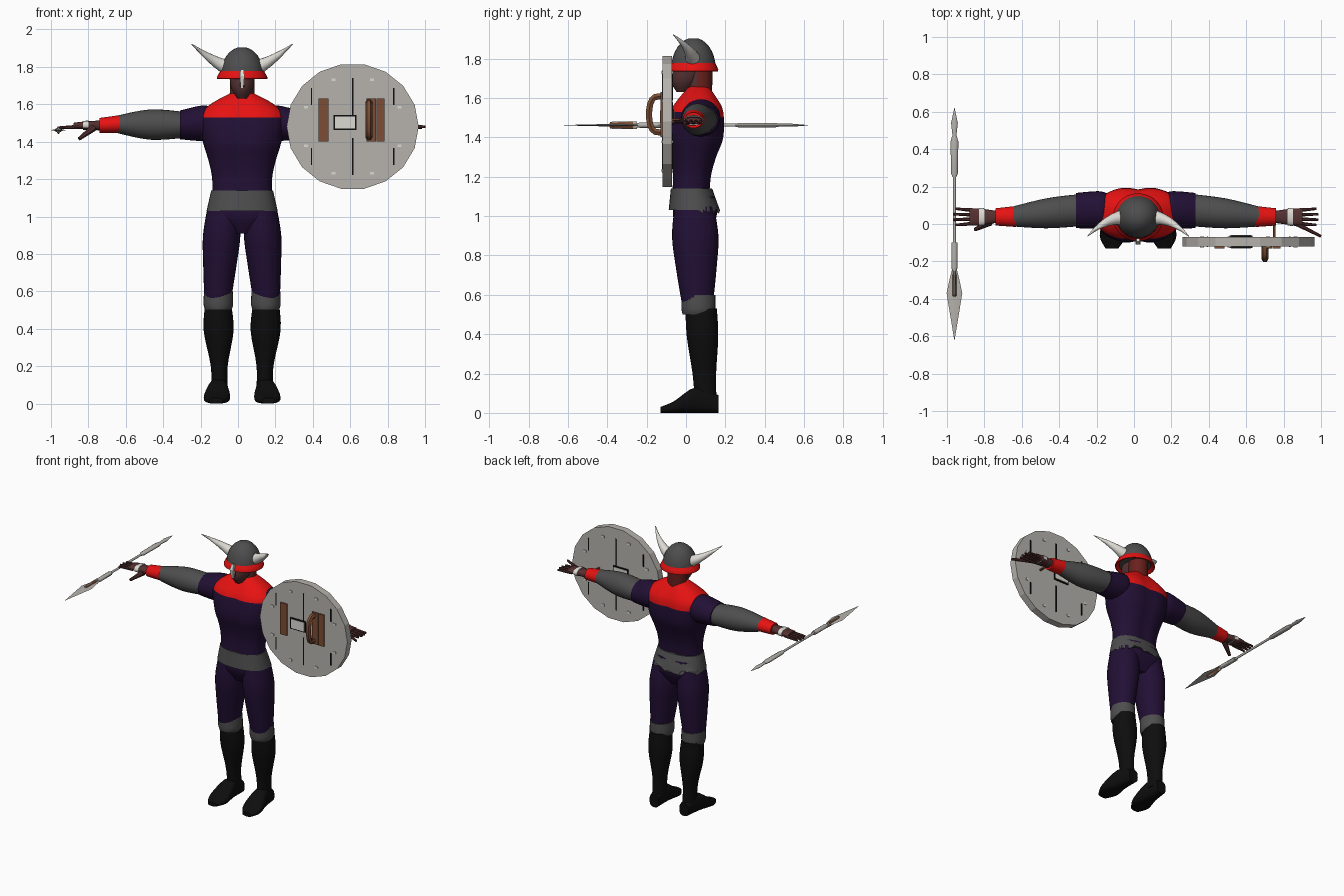
import bpy, bmesh, math, random
from mathutils import Vector

random.seed(4)
if "Cube" in bpy.data.objects:
    bpy.data.objects.remove(bpy.data.objects["Cube"], do_unlink=True)


def material(name, r, g, b):
    m = bpy.data.materials.new(name)
    m.use_nodes = True
    m.diffuse_color = (r, g, b, 1)
    m.node_tree.nodes["Principled BSDF"].inputs["Base Color"].default_value = m.diffuse_color
    return m


purple = material("dark purple cloth", .016, .005, .035)
red = material("red cloth", .8, .006, .006)
grey = material("grey leather", .075, .075, .075)
black = material("black boots", .004, .004, .004)
bone = material("pale shield", .47, .45, .42)
ivory = material("ivory", .72, .7, .65)
brown = material("brown strap", .2, .075, .035)
skin = material("dark skin", .09, .03, .03)
maroon = material("maroon hood", .14, .015, .012)


def finish(name, bm, materials, smooth=True):
    bmesh.ops.recalc_face_normals(bm, faces=bm.faces[:])
    mesh = bpy.data.meshes.new(name)
    bm.to_mesh(mesh)
    bm.free()
    for m in materials:
        mesh.materials.append(m)
    ob = bpy.data.objects.new(name, mesh)
    bpy.context.collection.objects.link(ob)
    if smooth:
        bpy.ops.object.select_all(action="DESELECT")
        ob.select_set(True)
        bpy.context.view_layer.objects.active = ob
        bpy.ops.object.shade_smooth_by_angle(angle=math.radians(40))
    return ob


def bridge(bm, rings, cap=True):
    """Join rings of points with quads."""
    loops = [[bm.verts.new(p) for p in ring] for ring in rings]
    for low, high in zip(loops, loops[1:]):
        for i in range(len(low)):
            bm.faces.new((low[i - 1], low[i], high[i], high[i - 1]))
    if cap:
        bm.faces.new(loops[0])
        bm.faces.new(loops[-1])


def spline(keys, steps):
    """Smoothly fill in between key sections."""
    for i, (b, c) in enumerate(zip(keys, keys[1:])):
        a, d = keys[max(i - 1, 0)], keys[min(i + 2, len(keys) - 1)]
        for t in (s / steps for s in range(steps)):
            yield [q + t / 2 * (r - p + t * (2 * p - 5 * q + 4 * r - s + t * (3 * (q - r) + s - p)))
                   for p, q, r, s in zip(a, b, c, d)]
    yield keys[-1]


def loft(name, materials, keys, start, end=None, axis="z", sides=28, power=2, steps=4,
         cap=True, cleft=0, floor=False, rule=None, smooth=True):
    """Sections (position, two radii) about a line of centres from start to end."""
    start, end = Vector(start), Vector(end or start)
    first, last = keys[0][0], keys[-1][0]
    rings = []
    for t, wide, deep in spline(keys, steps):
        a, b = start.lerp(end, (t - first) / (last - first))
        if floor:
            b = deep
        ring = []
        for i in range(sides):
            angle = math.tau * i / sides
            u, v = (math.copysign(abs(w) ** (2 / power), w) for w in (math.cos(angle), math.sin(angle)))
            v *= 1 - cleft * math.exp(-(u / .2) ** 2)
            p, q = a + wide * u, b + deep * v
            ring.append({"z": (p, q, t), "x": (t, p, q), "y": (p, t, q)}[axis])
        rings.append(ring)
    bm = bmesh.new()
    bridge(bm, rings, cap)
    if rule:
        for f in bm.faces:
            f.material_index = int(rule(f.calc_center_median()))
    return finish(name, bm, materials, smooth)


def tube(name, mat, points, radii, sides=8, smooth=True):
    points = [Vector(p) for p in points]
    bm = bmesh.new()
    rings = []
    for i, (p, r) in enumerate(zip(points, radii)):
        along = (points[min(i + 1, len(points) - 1)] - points[max(i - 1, 0)]).normalized()
        u = along.cross(Vector((1, 0, 0)) if abs(along.x) < .7 else Vector((0, 1, 0))).normalized()
        v = along.cross(u)
        angles = [math.tau * (k + .5) / sides for k in range(sides)]
        rings.append([p + r * (u * math.cos(a) + v * math.sin(a)) for a in angles])
    bridge(bm, rings)
    return finish(name, bm, [mat], smooth)


def box(name, mat, centre, size):
    bm = bmesh.new()
    bmesh.ops.create_cube(bm, size=1)
    bmesh.ops.scale(bm, vec=size, verts=bm.verts)
    bmesh.ops.translate(bm, vec=centre, verts=bm.verts)
    return finish(name, bm, [mat], False)


def pair(*parts, middle):
    """Mirror parts across the body's middle line."""
    for ob in parts:
        ob.location.x = middle
        ob.modifiers.new("Mirror", "MIRROR")


# Torso with a red yoke, pelvis and ragged belt
middle = .022
torso = loft("torso", [purple, red],
             [(1.06, .16, .1), (1.2, .16, .1), (1.3, .18, .12), (1.4, .21, .15), (1.53, .23, .14),
              (1.6, .17, .1), (1.66, .06, .05)], (0, .02), (0, .065), sides=40, power=2.4, cleft=.1,
             rule=lambda c: c.z > (1.53 if c.y < .06 else 1.49))
pelvis = loft("pelvis", [purple], [(.91, .05, .07), (1, .18, .115), (1.1, .165, .105)], (0, .045),
              power=2.3, cleft=.08)
belt = loft("belt", [grey], [(1.03, .19, .13), (1.14, .165, .105)], (0, .042), (0, .028), sides=48, power=2.3)
for v in belt.data.vertices:
    if v.co.z < 1.04 and v.co.y > .07:
        v.co.z += random.uniform(-.02, .02)

# Legs and boots
pair(loft("thighs", [purple], [(.56, .072, .08), (.75, .09, .105), (.9, .1, .118), (1.05, .085, .1)],
          (.13, .058), (.1, .042)),
     loft("knee_bands", [grey], [(.5, .07, .08), (.53, .079, .086), (.6, .077, .086)], (.127, .063)),
     loft("boots", [black], [(.06, .045, .055), (.2, .045, .06), (.39, .08, .08), (.53, .07, .08)],
          (.12, .1), (.128, .077)),
     loft("feet", [black], [(-.13, .035, .015), (-.06, .07, .03), (.05, .052, .065), (.165, .036, .045)],
          (.14, 0), (.12, 0), axis="y", power=2.8, floor=True),
     middle=middle)

# Arms, cuffs and hands
wrist = (.038, 1.487)
hands = [loft("palms", [skin], [(.73, .03, .028), (.84, .045, .02), (.89, .043, .014)], wrist,
              axis="x", sides=16, power=2.5),
         loft("hand_bands", [ivory, skin], [(.81, .046, .026), (.84, .049, .024)], wrist,
              axis="x", sides=16, power=2.5, rule=lambda c: c.z < 1.475)]
for finger in range(4):
    spread = finger - 1.5
    y = wrist[0] + .023 * spread
    knuckle, tip = (.86, y, 1.48), (.98 - .01 * abs(spread), y + .006 * spread, 1.475)
    hands.append(tube("fingers", skin, [knuckle, tip], [.012, .007]))
pair(loft("sleeves", [purple], [(.15, .085, .08), (.2, .1, .095), (.32, .094, .077)], (.077, 1.503),
          (.072, 1.49), axis="x"),
     loft("arms", [grey], [(.3, .086, .07), (.48, .08, .081), (.66, .053, .046)], (.074, 1.49),
          (.04, 1.493), axis="x"),
     loft("cuffs", [red], [(.64, .056, .048), (.75, .046, .04)], (.04, 1.494), wrist, axis="x"),
     *hands, middle=.01)
tube("right_thumb", skin, [(-.77, .01, 1.475), (-.85, -.03, 1.415)], [.02, .01])
tube("left_thumb", skin, [(.8, .02, 1.48), (.87, 0, 1.48), (1, -.066, 1.48)], [.02, .013, .008])

# Head, helmet, brim and nose guard
quarter = [math.pi / 2 * i / 8 for i in range(8)]
dome = [(1.75 + .157 * math.sin(a), .117 * math.cos(a), .113 * math.cos(a)) for a in quarter]
head_parts = [
    loft("neck", [skin, maroon], [(1.59, .067, .062), (1.75, .065, .065)], (0, .07), rule=lambda c: c.y > .06),
    loft("head", [skin], [(1.632, .025, .028), (1.69, .06, .075), (1.79, .07, .09)], (0, -.02), (0, .03)),
    tube("nose", skin, [(0, -.068, 1.735), (0, -.08, 1.695)], [.008, .013]),
    loft("helmet", [grey], dome, (0, .038), steps=1),
    loft("helmet_brim", [red], [(1.778, .116, .113), (1.745, .135, .128), (1.735, .129, .122), (1.755, .1, .1)],
         (0, .036), steps=2, cap=False),
    tube("nose_guard", ivory, [(0, -.086, 1.785), (0, -.096, 1.75), (0, -.09, 1.685)], [.012, .018, .01],
         sides=4, smooth=False)]
for ob in [torso, pelvis, belt] + head_parts:
    ob.location.x = middle

# Horns sweep out, up and forward
sweep = [i / 6 for i in range(7)]
pair(tube("horns", ivory, [(.07 + .2 * t, .035 - .1 * t * t, 1.795 + .127 * t ** 1.3) for t in sweep],
          [.044 - .042 * t for t in sweep], sides=14), middle=middle)

# Round shield with plank seams, rivets and boss
hub_x, hub_z = .613, 1.481
front, back = -.12, -.07
loft("shield", [bone], [(front, .353, .338), (back, .353, .338)], (hub_x, hub_z), axis="y",
     sides=18, steps=1, smooth=False)
for face in (front, back):
    for across in (-.22, 0, .22):
        for up in (-.16, .16):
            box("shield_seam", black, (hub_x + across, face, hub_z + up), (.007, .006, .2 - abs(across) / 2))
    for i in range(8):
        a = math.tau * (i + .5) / 8
        box("shield_rivet", ivory, (hub_x + .27 * math.cos(a), face, hub_z + .27 * math.sin(a)), (.022, .009, .014))
boss = (.572, (front + back) / 2, 1.503)
box("shield_boss_rim", black, boss, (.122, .066, .08))
box("shield_boss", ivory, boss, (.108, .072, .066))

# Grip plates, curved grip and strap
grip_z = 1.517
for name, x, width in (("left", .458, .054), ("middle", .712, .05), ("right", .762, .042)):
    box(name + "_grip_plate", brown, (x, front, grip_z), (width, .02, .23))
arc = [math.pi * i / 10 for i in range(11)]
tube("shield_grip", brown, [(.7, front - .068 * math.sqrt(abs(math.sin(a))), grip_z + .093 * math.cos(a))
                            for a in arc], [.018] * len(arc), sides=6)
tube("shield_strap", brown, [(.75, back, 1.49), (.75, .03, 1.49)], [.008, .008])


# Spear held across the right hand
def spear(part, mat, *keys, sides=10):
    loft("spear_" + part, [mat], keys, (-.96, 1.462), axis="y", sides=sides, steps=1)


spear("blade", bone, (-.62, .001, .001), (-.37, .042, .007), (-.3, .027, .007), (-.23, .01, .007), sides=4)
spear("core", brown, (-.385, .011, .017), (-.27, .011, .019))
spear("socket", bone, (-.39, .007, .012), (-.37, .008, .021), (-.25, .008, .02))
spear("collar", bone, (-.25, .012, .012), (-.23, .017, .014), (-.1, .017, .014))
spear("shaft", bone, (-.12, .008, .008), (.5, .008, .008))
spear("butt", bone, (.25, .01, .008), (.27, .018, .012), (.44, .021, .012), (.47, .013, .01))
spear("butt_spike", bone, (.47, .01, .008), (.54, .018, .008), (.62, .001, .001))
